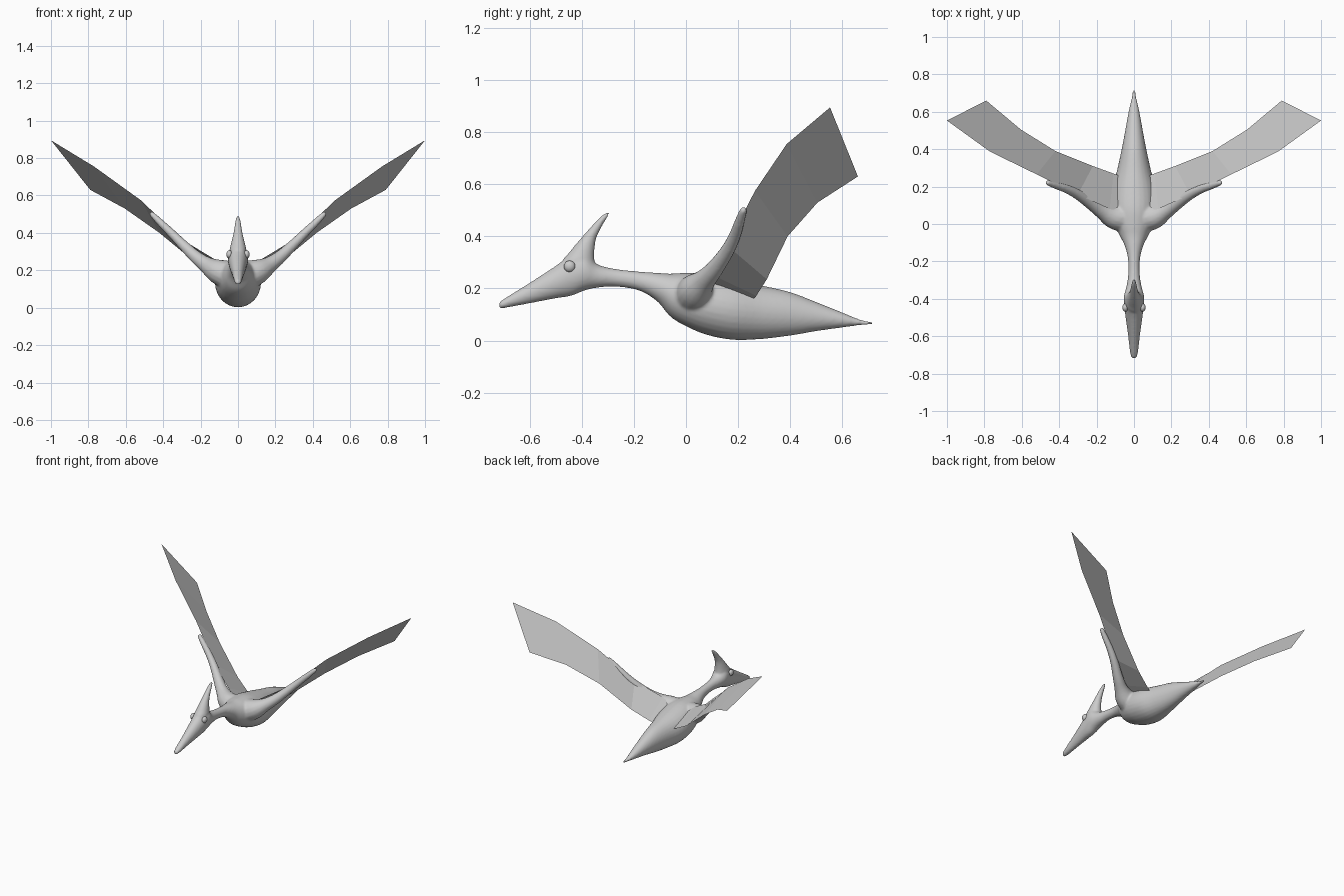
import bpy, bmesh, math
from mathutils import Vector

if "Cube" in bpy.data.objects:
    bpy.data.objects.remove(bpy.data.objects["Cube"])

grey = bpy.data.materials.new("stone grey")
grey.diffuse_color = (0.6, 0.6, 0.6, 1)
grey.use_nodes = True
grey.node_tree.nodes["Principled BSDF"].inputs["Base Color"].default_value = grey.diffuse_color


def smooth_rows(rows, steps=5):
    """Catmull-Rom interpolation of rows of numbers."""
    out = []
    for i in range(len(rows) - 1):
        a, b = rows[max(i - 1, 0)], rows[i]
        c, d = rows[i + 1], rows[min(i + 2, len(rows) - 1)]
        for s in range(steps):
            t = s / steps
            out.append([0.5 * (2 * q + (r - p) * t + (2 * p - 5 * q + 4 * r - u) * t * t
                               + (3 * q - p - 3 * r + u) * t ** 3)
                        for p, q, r, u in zip(a, b, c, d)])
    return out + [list(rows[-1])]


def loft(bm, rings, sides=28):
    """Closed tube through rings given as (centre, axis_a, axis_b)."""
    loops = []
    for c, a, b in rings:
        loops.append([bm.verts.new(c + a * math.cos(2 * math.pi * k / sides)
                                   + b * math.sin(2 * math.pi * k / sides))
                      for k in range(sides)])
    faces = []
    for p, q in zip(loops, loops[1:]):
        for k in range(sides):
            n = (k + 1) % sides
            faces.append(bm.faces.new((p[k], p[n], q[n], q[k])))
    faces += [bm.faces.new(loops[0][::-1]), bm.faces.new(loops[-1])]
    bmesh.ops.recalc_face_normals(bm, faces=faces)


def add_object(name, bm):
    mesh = bpy.data.meshes.new(name)
    bm.to_mesh(mesh)
    bm.free()
    mesh.materials.append(grey)
    ob = bpy.data.objects.new(name, mesh)
    bpy.context.collection.objects.link(ob)
    return ob


X, Y, Z = Vector((1, 0, 0)), Vector((0, 1, 0)), Vector((0, 0, 1))
bm = bmesh.new()

# Beak, head, neck, torso and tail: y, bottom, top, half width
spine = [
    (-.718, .124, .146, .012), (-.69, .126, .166, .021), (-.6, .143, .222, .031),
    (-.5, .162, .287, .045), (-.44, .172, .33, .052), (-.39, .192, .335, .055),
    (-.34, .203, .293, .042), (-.27, .207, .275, .031), (-.18, .192, .265, .033),
    (-.11, .15, .26, .052), (-.06, .092, .257, .078), (0, .055, .26, .105),
    (.08, .022, .258, .122), (.18, .003, .238, .118), (.29, .006, .212, .09),
    (.4, .019, .186, .066), (.5, .036, .148, .047), (.6, .05, .108, .029),
    (.67, .059, .08, .014), (.72, .062, .072, .006)]
loft(bm, [(Vector((0, y, (lo + hi) / 2)), X * w, Z * (hi - lo) / 2)
          for y, lo, hi, w in smooth_rows(spine)])

# Swept crest: z, front, back, half width
crest = [(.25, -.45, -.36, .04), (.3, -.475, -.352, .046), (.34, -.447, -.352, .038),
         (.39, -.406, -.345, .026), (.44, -.362, -.322, .018),
         (.475, -.33, -.3, .012), (.49, -.31, -.294, .006)]
loft(bm, [(Vector((0, (f + b) / 2, z)), X * w, Y * (b - f) / 2)
          for z, f, b, w in smooth_rows(crest)])

# Arms: x, y, z, radius
arm = [(.04, .03, .17, .08), (.11, .04, .195, .066), (.17, .07, .23, .044),
       (.23, .11, .275, .034), (.3, .157, .342, .027), (.36, .187, .402, .023),
       (.42, .207, .46, .019), (.46, .22, .5, .014), (.468, .222, .51, .007)]
for side in (1, -1):
    rows = smooth_rows([(side * x, y, z, r) for x, y, z, r in arm])
    pts = [Vector(r[:3]) for r in rows]
    rings = []
    for i, row in enumerate(rows):
        tangent = (pts[min(i + 1, len(pts) - 1)] - pts[max(i - 1, 0)]).normalized()
        a = tangent.cross(Y).normalized()
        rings.append((pts[i], a * row[3], tangent.cross(a) * row[3]))
    loft(bm, rings, 16)

# Fuse the parts into one smooth skin
body = add_object("body", bm)
remesh = body.modifiers.new("fuse", 'REMESH')
remesh.mode = 'VOXEL'
remesh.voxel_size = 0.007
remesh.use_smooth_shade = True
relax = body.modifiers.new("relax", 'SMOOTH')
relax.factor = 0.5
relax.iterations = 5

# Eyes
for side, label in ((1, "left"), (-1, "right")):
    bpy.ops.mesh.primitive_uv_sphere_add(segments=20, ring_count=12, radius=.022,
                                         location=(side * .046, -.447, .285))
    eye = bpy.context.object
    eye.name = label + "_eye"
    eye.scale.x = .75
    eye.data.materials.append(grey)
    bpy.ops.object.shade_smooth()

# Wing membranes: leading and trailing edge points paired from root to tip
leading = [(.06, .07, .215), (.13, .08, .262), (.3, .158, .365), (.52, .265, .575),
           (.77, .387, .755), (1, .553, .895)]
trailing = [(.07, .255, .155), (.11, .27, .172), (.22, .31, .235), (.42, .39, .4),
            (.605, .505, .53), (.79, .66, .63)]
for side, label in ((1, "left"), (-1, "right")):
    bm = bmesh.new()
    edges = [[bm.verts.new((side * x, y, z)) for x, y, z in e] for e in (leading, trailing)]
    for i in range(len(leading) - 1):
        quad = [edges[0][i], edges[1][i], edges[1][i + 1], edges[0][i + 1]]
        bm.faces.new(quad if side > 0 else quad[::-1])
    add_object(label + "_wing_membrane", bm)
